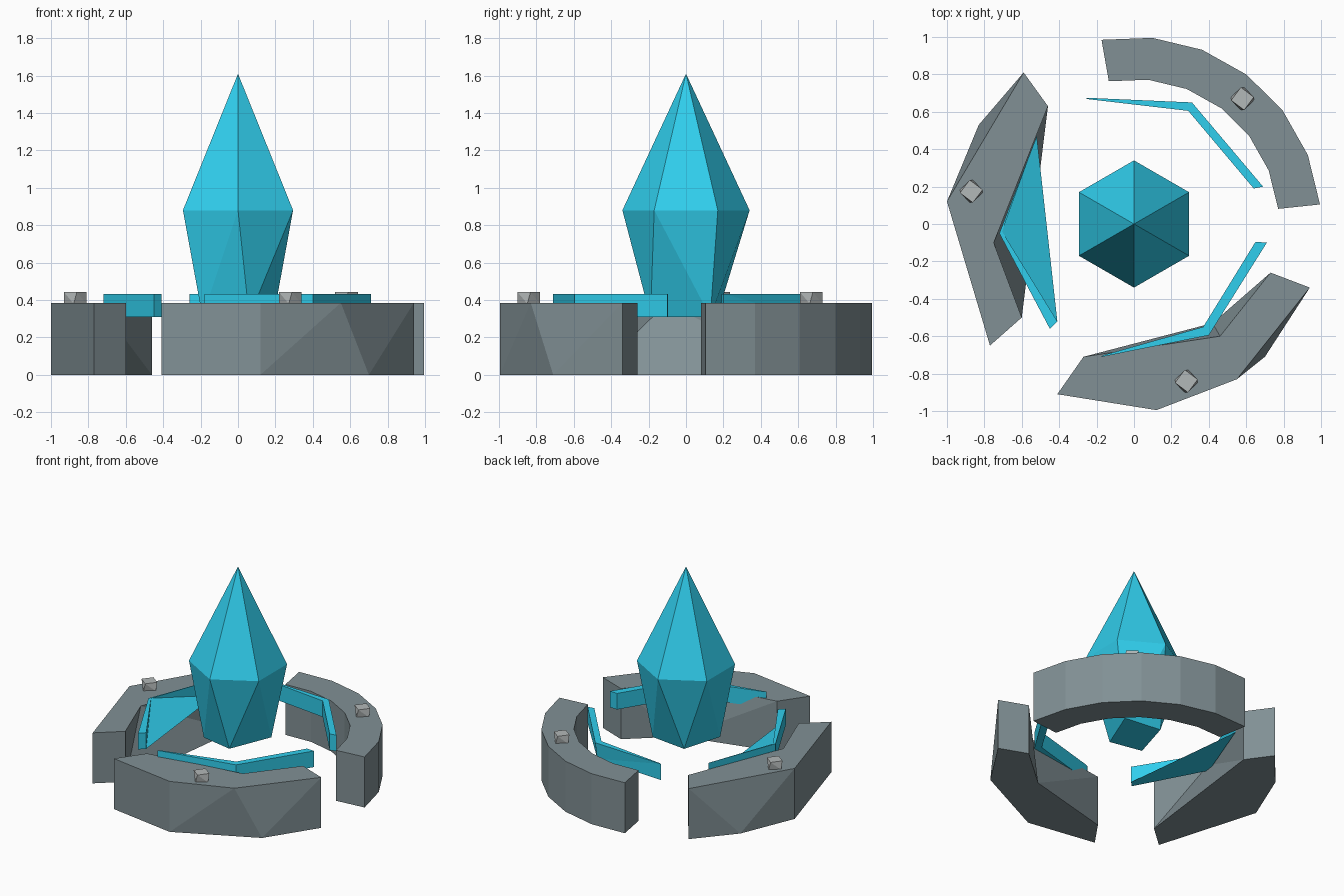
import bpy, bmesh
from math import cos, sin, radians

if "Cube" in bpy.data.objects:
    bpy.data.objects.remove(bpy.data.objects["Cube"])


def material(name, rgb):
    m = bpy.data.materials.new(name)
    m.diffuse_color = (*rgb, 1)
    m.use_nodes = True
    m.node_tree.nodes["Principled BSDF"].inputs["Base Color"].default_value = m.diffuse_color
    return m


CYAN = material("crystal_cyan", (0.03, 0.62, 0.85))
STONE = material("stone_grey", (0.22, 0.28, 0.30))
PEBBLE = material("pebble_grey", (0.45, 0.48, 0.48))


def finish(name, bm, mat):
    bmesh.ops.recalc_face_normals(bm, faces=bm.faces)
    me = bpy.data.meshes.new(name)
    bm.to_mesh(me)
    bm.free()
    me.materials.append(mat)
    ob = bpy.data.objects.new(name, me)
    bpy.context.collection.objects.link(ob)
    return ob


def loft(name, bottom, top, z0, z1, mat):
    """Solid between two outlines; a repeated point collapses a side to a triangle."""
    bm = bmesh.new()
    cache = {}

    def vert(p, z):
        key = (p[0], p[1], z)
        if key not in cache:
            cache[key] = bm.verts.new(key)
        return cache[key]

    lo = [vert(p, z0) for p in bottom]
    hi = [vert(p, z1) for p in top]
    n = len(lo)
    bm.faces.new(list(dict.fromkeys(lo)))
    bm.faces.new(list(dict.fromkeys(hi)))
    for i in range(n):
        j = (i + 1) % n
        side = list(dict.fromkeys([lo[i], lo[j], hi[j], hi[i]]))
        if len(side) > 2:
            bm.faces.new(side)
    bmesh.ops.triangulate(bm, faces=[f for f in bm.faces if len(f.verts) > 3])
    return finish(name, bm, mat)


def polar(r, deg, cx=0, cy=0):
    return (cx + r * cos(radians(deg)), cy + r * sin(radians(deg)))


# Central crystal: apex, six-sided shoulder, four-sided foot
bm = bmesh.new()
bm.verts.new((0, 0, 1.61))
for k in range(6):
    bm.verts.new((*polar(0.34, 30 + 60 * k), 0.88))
for x, y in [(-0.19, -0.14), (0.06, -0.19), (0.19, 0.13), (-0.10, 0.165)]:
    bm.verts.new((x, y, 0.31))
bmesh.ops.convex_hull(bm, input=bm.verts)
finish("central_crystal", bm, CYAN)

# Back stone: smooth arc of six segments
angles = [6 + 94 * i / 6 for i in range(7)]
arc = [polar(1.0, a) for a in angles] + [polar(0.775, a) for a in reversed(angles)]
loft("back_stone", arc, arc, 0, 0.385, STONE)

# Left stone: roughly chipped arc
loft("left_stone",
     [(-.59, .81), (-.83, .53), (-1, .12), (-.77, -.65), (-.6, -.5), (-.46, .63), (-.46, .63)],
     [(-.59, .81), (-1, .12), (-1, .12), (-.77, -.65), (-.6, -.5), (-.75, -.1), (-.46, .63)],
     0, 0.385, STONE)

# Front stone: roughly chipped arc
loft("front_stone",
     [(-.41, -.91), (.12, -.995), (.70, -.71), (.94, -.34), (.73, -.26), (.42, -.53), (-.27, -.71)],
     [(-.41, -.91), (.12, -.995), (.55, -.83), (.94, -.34), (.73, -.26), (.46, -.60), (-.27, -.71)],
     0, 0.385, STONE)

# Glowing inlays just inside each stone
inlay = [(-.26, .675), (.31, .65), (.69, .20), (.64, .19), (.29, .605), (-.25, .668)]
low_inlay = inlay[:1] + [(.30, .64)] + inlay[2:]
loft("back_inlay", low_inlay, inlay, 0.31, 0.433, CYAN)
inlay = [(-.18, -.712), (.46, -.60), (.71, -.10), (.65, -.095), (.37, -.55), (-.16, -.70)]
inlay[1] = (.40, -.595)
loft("front_inlay", inlay, inlay, 0.31, 0.433, CYAN)
loft("left_inlay",
     [(-.52, .47), (-.72, -.05), (-.45, -.56), (-.41, -.52), (-.41, -.52)],
     [(-.52, .47), (-.72, -.05), (-.45, -.56), (-.41, -.52), (-.705, -.04)],
     0.31, 0.433, CYAN)

# Small pebbles on top of the stones
for name, x, y in [("back", .58, .67), ("left", -.87, .175), ("front", .28, -.84)]:
    ring = [[polar(0.061, 90 * k + t, x, y) for k in range(4)] for t in (-8, 8)]
    loft(name + "_pebble", ring[0], ring[1], 0.38, 0.442, PEBBLE)
